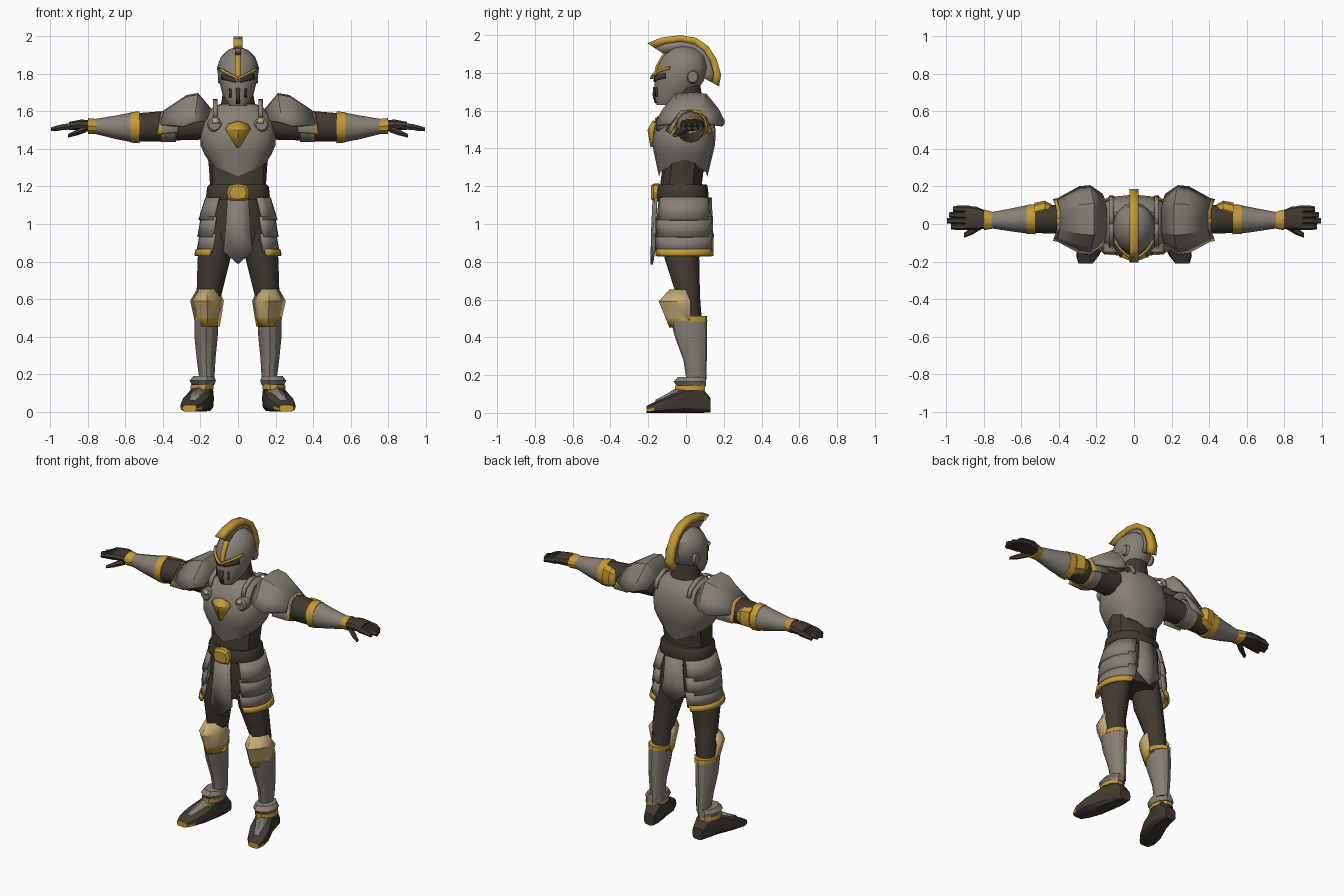
import bpy, bmesh, math

cube = bpy.data.objects.get("Cube")
if cube:
    bpy.data.objects.remove(cube, do_unlink=True)


def material(name, color):
    mat = bpy.data.materials.new(name)
    mat.use_nodes = True
    mat.diffuse_color = (*color, 1)
    mat.node_tree.nodes["Principled BSDF"].inputs["Base Color"].default_value = (*color, 1)
    return mat


steel = material("steel", (.24, .215, .18))
leather = material("dark leather", (.053, .042, .031))
gold = material("gold", (.56, .32, .035))
tan = material("pale brass", (.56, .41, .18))
parts = []


def build(name, verts, faces, mats, mirror=False, thick=0, rule=None):
    """Make a mesh object; mats is one material or a list picked by rule."""
    mats = mats if isinstance(mats, list) else [mats]
    mesh = bpy.data.meshes.new(name)
    mesh.from_pydata(verts, [], faces)
    bm = bmesh.new()
    bm.from_mesh(mesh)
    bmesh.ops.recalc_face_normals(bm, faces=bm.faces)
    if rule:
        for face in bm.faces:
            face.material_index = int(rule(face.calc_center_median()))
    bm.to_mesh(mesh)
    bm.free()
    for mat in mats:
        mesh.materials.append(mat)
    obj = bpy.data.objects.new(name, mesh)
    bpy.context.collection.objects.link(obj)
    if thick:
        solid = obj.modifiers.new("thickness", 'SOLIDIFY')
        solid.thickness, solid.offset = thick, 0
    if mirror:
        obj.modifiers.new("mirror", 'MIRROR')
    parts.append(obj)


def loft(name, sections, mats, axis='z', n=12, sq=1, mirror=False, rule=None, warp=None):
    """Skin rounded sections (t, centre a, centre b, radius a, radius b) along an axis."""
    place = {'z': lambda t, a, b: (a, b, t),
             'x': lambda t, a, b: (t, a, b),
             'y': lambda t, a, b: (a, t, b)}[axis]
    verts = []
    for t, ca, cb, ra, rb in sections:
        for i in range(n):
            c, s = math.cos(math.tau * i / n), math.sin(math.tau * i / n)
            a = ca + ra * math.copysign(abs(c) ** sq, c)
            b = cb + rb * math.copysign(abs(s) ** sq, s)
            verts.append(place(t, a, b))
    if warp:
        verts = [warp(*v) for v in verts]
    faces = [(k * n + i, k * n + (i + 1) % n, (k + 1) * n + (i + 1) % n, (k + 1) * n + i)
             for k in range(len(sections) - 1) for i in range(n)]
    faces += [tuple(range(n)), tuple(range(len(verts) - n, len(verts)))]
    build(name, verts, faces, mats, mirror, rule=rule)


def sheet(name, rows, mats, thick, mirror=False, rule=None):
    """Thick plate through a grid of points."""
    n = len(rows[0])
    faces = [(k * n + i, k * n + i + 1, (k + 1) * n + i + 1, (k + 1) * n + i)
             for k in range(len(rows) - 1) for i in range(n - 1)]
    build(name, [p for row in rows for p in row], faces, mats, mirror, thick, rule)


def arc(z, rx, ry, start, end, n=9):
    """Arc of an ellipse around the hips, in degrees from the side."""
    angles = [math.radians(start + (end - start) * i / (n - 1)) for i in range(n)]
    return [(rx * math.cos(a) ** .7, ry * math.sin(a) - .015, z) for a in angles]


# Torso
loft("abdomen", [(1.1, 0, -.02, .15, .12), (1.22, 0, -.025, .15, .11),
                 (1.3, 0, -.015, .155, .11), (1.4, 0, -.005, .165, .11)], leather, sq=.85)


def breast_edge(x, y, z):
    drop = .055 * max(0, 1 - abs(x) / .13) if z < 1.32 else 0
    return x, y, z - drop


loft("breastplate", [(1.305, 0, -.015, .135, .128), (1.37, 0, -.013, .178, .155),
                     (1.42, 0, -.012, .2, .166), (1.49, 0, -.01, .203, .167),
                     (1.57, 0, 0, .18, .145), (1.62, 0, .005, .135, .11),
                     (1.64, 0, .005, .095, .085)],
     steel, n=16, sq=.8, warp=breast_edge)
sheet("chest_emblem", [[(-.05, -.163, 1.53), (0, -.17, 1.547), (.05, -.163, 1.53)],
                       [(-.066, -.172, 1.507), (0, -.198, 1.498), (.066, -.172, 1.507)],
                       [(-.008, -.178, 1.412), (0, -.182, 1.407), (.008, -.178, 1.412)]],
      gold, .012)
loft("chest_disc", [(-.16, .125, 1.53, .03, .03), (-.15, .125, 1.53, .04, .04),
                    (-.1, .125, 1.53, .04, .04)], steel, axis='y', mirror=True)
for side, y in (("front", -.12), ("back", .145)):
    sheet(side + "_shoulder_strap", [[(x, y, 1.57), (x, y * .85, 1.62), (x, y * .4, 1.652),
                                      (x, 0, 1.658)] for x in (.108, .132)],
          steel, .014, mirror=True)
sheet("strap_buckle", [[(x, -.16, 1.535), (x, -.158, 1.56)] for x in (.105, .135)],
      tan, .012, mirror=True)
loft("neck", [(1.58, 0, .005, .11, .1), (1.65, 0, .005, .088, .083),
              (1.74, 0, 0, .075, .075)], leather)

# Belt, skirt and hanging panels
loft("hips", [(.88, 0, -.01, .12, .11), (.98, 0, -.01, .155, .135),
              (1.14, 0, -.015, .15, .125)], leather, sq=.8)
loft("belt", [(1.13, 0, -.02, .165, .135), (1.15, 0, -.02, .17, .14),
              (1.195, 0, -.02, .165, .135), (1.21, 0, -.02, .155, .13)], leather, n=16, sq=.85)
loft("belt_buckle", [(-.185, 0, 1.167, .045, .035), (-.172, 0, 1.167, .06, .047),
                     (-.14, 0, 1.167, .06, .047)], gold, axis='y', n=8, sq=.6)
for name, y, bulge, tip, wide in (("front_panel", -.158, -.012, .785, 1),
                                  ("back_panel", .122, .008, .85, 1.1)):
    sheet(name, [[(-w * wide, y + bulge * k, z + lift), (0, y + bulge * (k + 1), z),
                  (w * wide, y + bulge * k, z + lift)]
                 for w, z, lift, k in ((.055, 1.14, 0, 0), (.065, .98, 0, .6), (.077, tip, .07, 1))],
          steel, .014)
for i, (top, bottom, r_top, r_bottom) in enumerate(((1.14, 1.02, .168, .205),
                                                   (1.04, .93, .192, .21),
                                                   (.95, .85, .198, .215))):
    sheet(f"skirt_plate_{i + 1}", [arc(top, r_top, r_top * .84, -61, 70),
                                   arc(bottom, r_bottom, r_bottom * .77, -59, 68)],
          steel, .014, mirror=True)
sheet("skirt_trim", [arc(.865, .218, .168, -58, 66), arc(.83, .226, .172, -55, 63)],
      gold, .016, mirror=True)

# Legs
loft("thigh", [(1.0, .085, -.015, .075, .1), (.82, .127, -.022, .088, .092),
               (.62, .155, .012, .066, .062), (.47, .16, .03, .055, .055)], leather, mirror=True)
sheet("knee_guard", [[(cx + w * f, front + (back - front) * g, z)
                      for f, g in ((-1, 1), (-.62, .35), (0, 0), (.62, .35), (1, 1))]
                     for z, cx, w, front, back in ((.65, .163, .05, -.08, .0),
                                                   (.59, .165, .083, -.138, .025),
                                                   (.5, .162, .066, -.1, .025),
                                                   (.455, .162, .058, -.082, .01))],
      [tan, gold], .014, mirror=True, rule=lambda c: c.z < .49)
loft("greave", [(.49, .168, .015, .064, .096), (.4, .17, .027, .062, .085),
                (.28, .17, .048, .05, .062), (.17, .166, .055, .04, .052)], steel, mirror=True)
loft("greave_trim", [(.485, .166, .02, .067, .093), (.512, .165, .022, .067, .089)],
     gold, mirror=True)
loft("ankle_cuff", [(.14, .185, .03, .058, .08), (.165, .188, .02, .07, .09),
                    (.19, .182, .03, .056, .077)], steel, n=10, mirror=True)
loft("ankle_trim", [(.118, .192, .022, .062, .084), (.145, .19, .022, .061, .083)],
     gold, n=10, mirror=True)
loft("boot", [(.13, .175, .04, .038, .038), (.08, .18, .07, .052, .07),
              (0, .195, .07, .06, .07), (-.1, .225, .045, .072, .045),
              (-.17, .248, .028, .06, .028), (-.21, .258, .018, .038, .018)],
     [leather, gold], axis='y', sq=.6, mirror=True,
     rule=lambda c: c.y < -.15 and .005 < c.z < .03)
sheet("instep_plate", [[(x - w, y, z - .025), (x, y, z), (x + w, y, z - .025)]
                       for x, y, z, w in ((.197, -.03, .14, .045), (.225, -.1, .096, .05),
                                          (.245, -.16, .064, .04))], steel, .01, mirror=True)

# Arms
loft("upper_arm", [(.17, .01, 1.53, .08, .08), (.35, .02, 1.515, .07, .07),
                   (.42, .025, 1.52, .076, .08), (.54, .025, 1.515, .073, .075)],
     leather, axis='x', mirror=True)
loft("upper_arm_guard", [(.33, .02, 1.52, .084, .082), (.39, .02, 1.52, .086, .084),
                         (.41, .02, 1.52, .084, .082)], [steel, gold], axis='x', mirror=True,
     rule=lambda c: .39 < c.x < .405 and abs(c.z - 1.52) > .03)
loft("elbow_cap", [(.44, .075, 1.52, .03, .04), (.475, .08, 1.522, .044, .062),
                   (.53, .065, 1.52, .048, .07)], gold, axis='x', n=8, mirror=True)
loft("forearm_trim", [(.525, .025, 1.515, .08, .085), (.572, .025, 1.515, .077, .081)],
     gold, axis='x', mirror=True)
loft("forearm_guard", [(.565, .025, 1.515, .076, .079), (.65, .022, 1.515, .062, .063),
                       (.76, .02, 1.52, .043, .04)], steel, axis='x', mirror=True)
loft("wrist_trim", [(.755, .02, 1.52, .045, .04), (.8, .022, 1.522, .055, .042)],
     gold, axis='x', mirror=True)
loft("palm", [(.78, .022, 1.522, .045, .034), (.84, .03, 1.527, .062, .03),
              (.9, .033, 1.523, .065, .022)], leather, axis='x', n=10, sq=.8, mirror=True)
for name, y, tip in (("index", -.014, .975), ("middle", .017, .995),
                     ("ring", .048, .985), ("little", .079, .965)):
    loft(name + "_finger", [(.88, y, 1.522, .019, .02), (.94, y, 1.515, .019, .018),
                            (tip, y, 1.505, .014, .012)], leather, axis='x', n=6, mirror=True)
loft("thumb", [(.81, 0, 1.505, .025, .02), (.86, -.035, 1.487, .021, .018),
               (.905, -.06, 1.47, .013, .011)], leather, axis='x', n=6, mirror=True)


def shoulder_row(x, top, bottom, scale):
    """Angular arch over the shoulder."""
    outline = ((-.175, 0), (-.135, .45), (-.075, .95), (.02, 1), (.085, .95), (.145, .45), (.18, 0))
    return [(x + .02 * (1 - h), .02 + scale * y, bottom + (top - bottom) * h) for y, h in outline]


sheet("pauldron", [shoulder_row(*row) for row in ((.15, 1.61, 1.55, .75), (.215, 1.69, 1.54, 1),
                                                  (.27, 1.68, 1.52, .97), (.39, 1.6, 1.53, .6))],
      steel, .016, mirror=True)
sheet("pauldron_lower_plate", [shoulder_row(*row) for row in ((.3, 1.63, 1.49, .72),
                                                              (.39, 1.6, 1.48, .62),
                                                              (.41, 1.592, 1.48, .6))],
      [steel, gold], .012, mirror=True, rule=lambda c: c.x > .398 and abs(c.y) > .05)

# Helmet
helm = [(1.63, 0, -.11, .045, .045), (1.68, 0, -.065, .08, .105), (1.76, 0, -.035, .1, .13),
        (1.83, 0, -.02, .113, .135), (1.89, 0, -.012, .092, .11), (1.93, 0, -.01, .05, .06),
        (1.942, 0, -.01, .01, .01)]
loft("helmet", helm, steel, n=16)


def helm_y(x, z):
    """Front surface of the helmet."""
    for low, high in zip(helm, helm[1:]):
        if z <= high[0]:
            break
    f = (z - low[0]) / (high[0] - low[0])
    cy, rx, ry = (low[i] + f * (high[i] - low[i]) for i in (2, 3, 4))
    return cy - ry * math.sqrt(max(0, 1 - (x / rx) ** 2))


def face_strip(name, points, mat, lift, thick, mirror=True):
    sheet(name, [[(x, helm_y(x, z) - lift, z) for z in zs] for x, zs in points],
          mat, thick, mirror)


eye_x = [.012, .03, .05, .07, .085]
face_strip("eye_slit", [(x, (1.75 + .25 * x, 1.77 + .35 * x)) for x in eye_x],
           leather, .003, .008)
sheet("brow", [[(x, helm_y(x, z + dz) - .019 + .12 * x, z + dz) for dz in (0, .013)]
               for x in [0] + eye_x + [.1] for z in [1.768 + .52 * x]], gold, .014, mirror=True)
face_strip("mouth_slit", [(x, (1.64, 1.68, 1.725)) for x in (-.011, 0, .011)],
           leather, .003, .008, mirror=False)
face_strip("cheek_slot", [(x, (1.675, 1.7 + x * .5)) for x in (.036, .046)],
           leather, .003, .008)
face_strip("forehead_ridge", [(x, (1.76, 1.8, 1.83, 1.86, 1.89, 1.92)) for x in (-.015, .015)],
           gold, .003, .012, mirror=False)
loft("ear_disc", [(.09, .035, 1.78, .034, .038), (.106, .035, 1.78, .026, .03)],
     steel, axis='x', n=10, mirror=True)

# Crest
crest = [(-.205, 1.957), (-.13, 1.987), (-.03, 2), (.055, 1.985), (.12, 1.94),
         (.163, 1.87), (.186, 1.79), (.175, 1.728)]


def crest_band(name, outer, inner, mat, width):
    sheet(name, [[(0, y * k - .01 * (1 - k), 1.83 + (z - 1.83) * k) for k in (outer, inner)]
                 for y, z in crest], mat, width)


crest_band("crest_trim", 1, .8, gold, .05)
crest_band("crest_core", .82, .55, steel, .034)

# Smooth shading with crisp edges
bpy.ops.object.select_all(action='DESELECT')
for obj in parts:
    obj.select_set(True)
bpy.context.view_layer.objects.active = parts[0]
bpy.ops.object.shade_smooth_by_angle(angle=math.radians(32))
